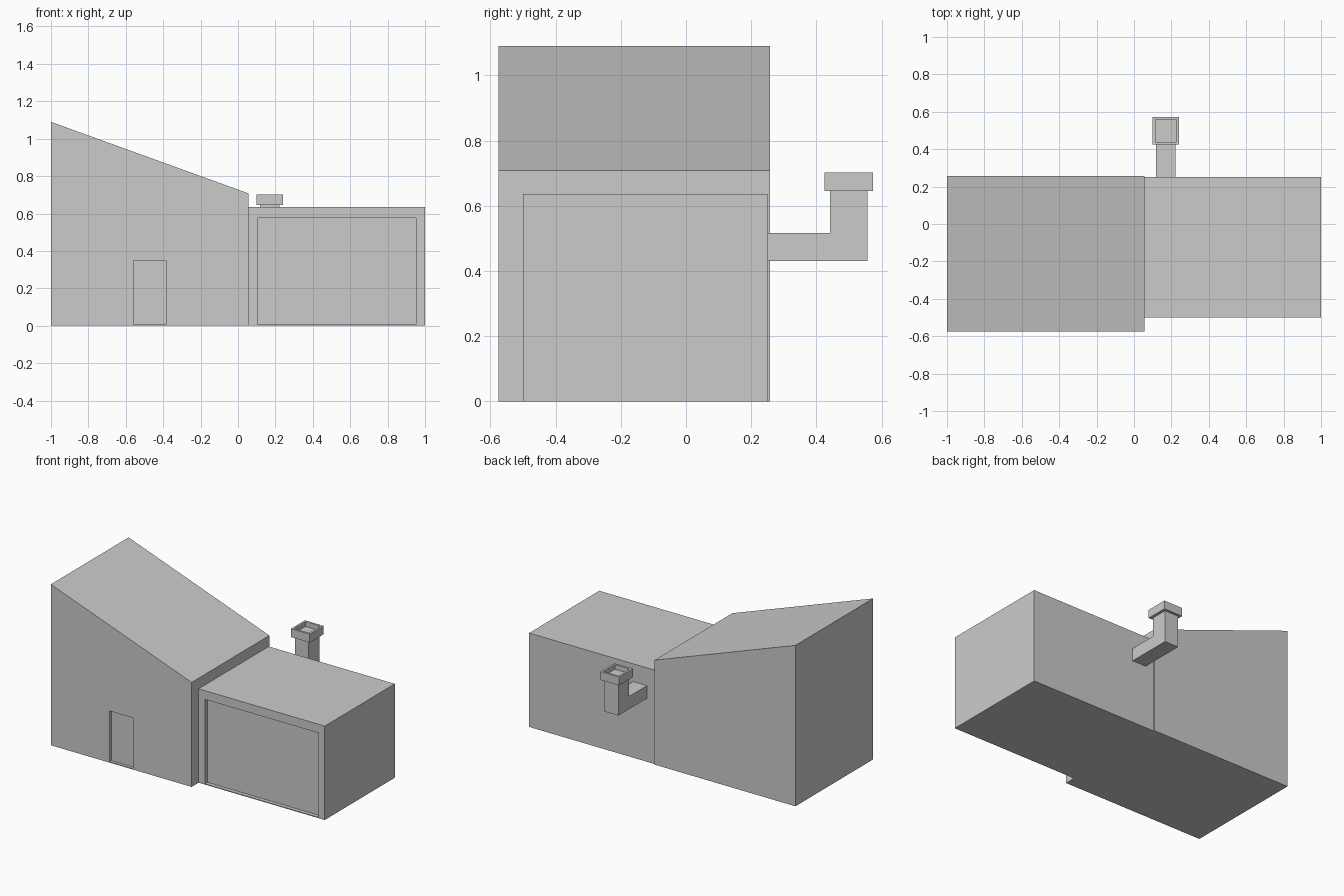
import bpy, bmesh
from mathutils import Vector

if "Cube" in bpy.data.objects:
    bpy.data.objects.remove(bpy.data.objects["Cube"])


def prism(name, profile, direction):
    """Extrude a closed 3D profile along a direction into a solid object."""
    bm = bmesh.new()
    face = bm.faces.new([bm.verts.new(p) for p in profile])
    ext = bmesh.ops.extrude_face_region(bm, geom=[face], use_keep_orig=True)
    verts = [g for g in ext["geom"] if isinstance(g, bmesh.types.BMVert)]
    bmesh.ops.translate(bm, verts=verts, vec=Vector(direction))
    bmesh.ops.recalc_face_normals(bm, faces=bm.faces)
    mesh = bpy.data.meshes.new(name)
    bm.to_mesh(mesh)
    bm.free()
    obj = bpy.data.objects.new(name, mesh)
    bpy.context.collection.objects.link(obj)
    return obj


def box(name, x0, x1, y0, y1, z0, z1):
    profile = [(x0, y0, z0), (x1, y0, z0), (x1, y0, z1), (x0, y0, z1)]
    return prism(name, profile, (0, y1 - y0, 0))


def carve(target, cutter):
    """Cut a recess and remove the cutter."""
    mod = target.modifiers.new("recess", 'BOOLEAN')
    mod.operation = 'DIFFERENCE'
    mod.solver = 'EXACT'
    mod.object = cutter
    bpy.context.view_layer.objects.active = target
    bpy.ops.object.modifier_apply(modifier=mod.name)
    bpy.data.objects.remove(cutter)


# tall house block with single-slope roof and recessed door
house = prism("house_block",
              [(-1, -0.575, 0), (0.055, -0.575, 0),
               (0.055, -0.575, 0.708), (-1, -0.575, 1.09)], (0, 0.832, 0))
carve(house, box("door_cutter", -0.56, -0.385, -0.7, -0.555, 0.006, 0.35))

# low flat-roofed garage with wide recessed door
garage = box("garage_block", 0.055, 1, -0.5, 0.25, 0, 0.636)
carve(garage, box("garage_cutter", 0.103, 0.953, -0.6, -0.475, 0.006, 0.577))

# elbow flue leaving the back wall and turning upward
prism("flue_pipe",
      [(0.117, 0.25, 0.43), (0.117, 0.556, 0.43), (0.117, 0.556, 0.65),
       (0.117, 0.441, 0.65), (0.117, 0.441, 0.516), (0.117, 0.25, 0.516)],
      (0.104, 0, 0))

# open-topped chimney cap
cap = box("chimney_cap", 0.1, 0.24, 0.425, 0.573, 0.645, 0.702)
carve(cap, box("cap_cutter", 0.114, 0.226, 0.439, 0.559, 0.67, 0.8))
